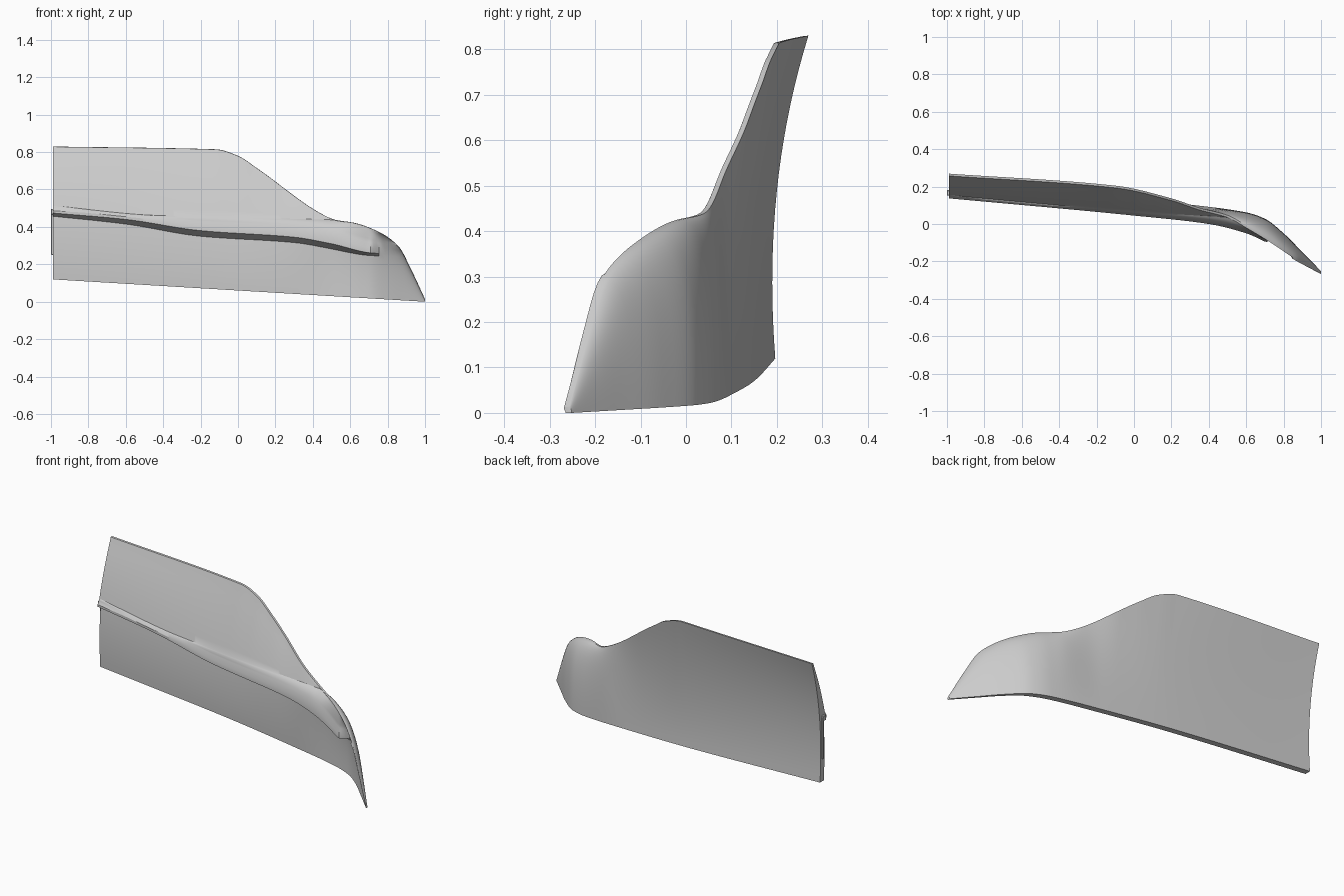
import bpy
import bmesh
import math

cube = bpy.data.objects.get("Cube")
if cube:
    bpy.data.objects.remove(cube, do_unlink=True)

grey = bpy.data.materials.new("light_grey")
grey.use_nodes = True
colour = (0.6, 0.6, 0.6, 1)
grey.diffuse_color = colour
grey.node_tree.nodes["Principled BSDF"].inputs["Base Color"].default_value = colour

SKIN = 0.012          # panel thickness at the upper rim
START = -0.99         # inner end of the panel

# Guide curves along the length, as (x, value)
WALL_Y = [(-1, .197), (-.17, .15), (.33, .1), (.6, .062), (.7, .028), (.8, -.05), (.9, -.15), (1, -.252)]
TOP_Y = [(-1, .27), (-.1, .205), (.2, .137), (.35, .087), (.5, .047), (.6, -.008), (.75, -.1),
         (.85, -.168), (1, -.256)]
TOP_Z = [(-1, .83), (-.12, .815), (0, .78), (.1, .715), (.45, .468), (.52, .438), (.62, .422),
         (.75, .375), (.86, .295), (.92, .185), (1, .014)]
BEND_Z = [(-1, .5), (.4, .36), (.6, .415), (.75, .37), (.86, .28), (1, .01)]
BEND_IN = [(-1, .03), (.3, .02), (.55, 0), (1, 0)]
FRONT_Y = [(-1, .155), (-.4, .1), (0, .066), (.4, .042), (.5, .036), (.6, .1), (1, .1)]
WALL_THICK = [(-1, .034), (.65, .034), (.8, .022), (1, .012)]
SHELF_Z = [(-1, .515), (-.45, .462), (.5, .438), (1, .42)]
CREASE_Z = [(-1, .5), (-.6, .48), (-.2, .43), (.3, .405), (.5, .38), (.72, .315), (.8, .31), (1, .3)]
LIP_Z = [(-1, .475), (-.6, .44), (-.2, .38), (.3, .345), (.5, .31), (.72, .26), (1, .25)]
LIP_Y = [(-1, .138), (0, .045), (.4, 0), (.6, -.05), (.72, -.105), (1, -.27)]
UNDER = [(-1, .017), (-.2, .03), (.5, .028), (.72, .014), (1, .01)]


def follow(curve, x):
    """Monotone cubic interpolation of a guide curve."""
    slopes = [(b[1] - a[1]) / (b[0] - a[0]) for a, b in zip(curve, curve[1:])]

    def tangent(i):
        if i == 0 or i == len(slopes):
            return slopes[min(i, len(slopes) - 1)]
        p, q = slopes[i - 1], slopes[i]
        return 2 * p * q / (p + q) if p * q > 0 else 0

    i = 0
    while i < len(slopes) - 1 and x > curve[i + 1][0]:
        i += 1
    (xa, va), (xb, vb) = curve[i], curve[i + 1]
    w = xb - xa
    t = (x - xa) / w
    s = 1 - t
    return (s * s * (1 + 2 * t) * va + t * t * (3 - 2 * t) * vb
            + t * s * s * w * tangent(i) - t * t * s * w * tangent(i + 1))


def section(x):
    """Closed (y, z) outline: up the back, over the top, down the front."""
    low = 0.06 * (1 - x)
    wall, top_y, top_z = follow(WALL_Y, x), follow(TOP_Y, x), follow(TOP_Z, x)
    bend_y = wall - follow(BEND_IN, x)
    bend_z = min(follow(BEND_Z, x), top_z)

    def back(t):
        a, b, c = (1 - t) ** 2, 2 * t * (1 - t), t * t
        return a * wall + b * bend_y + c * top_y, a * low + b * bend_z + c * top_z

    def front_y(z, thick):
        lo, hi = 0, 1
        for _ in range(24):
            mid = (lo + hi) / 2
            if back(mid)[1] < z + SKIN * 0.6:
                lo = mid
            else:
                hi = mid
        return back(lo)[0] - thick

    gap = 0.003
    thick = follow(WALL_THICK, x)
    shelf = min(follow(SHELF_Z, x), top_z - gap)
    crease = min(follow(CREASE_Z, x), shelf - gap)
    lip = min(follow(LIP_Z, x), crease - gap)
    under = max(lip - follow(UNDER, x), low + 0.001)

    points = [back(i / 18) for i in range(19)]
    # upper face, thickening down to the shelf
    thin = front_y(shelf, SKIN)
    extra = min(follow(FRONT_Y, x) - thin, 0)
    for i in range(11):
        z = top_z - 0.001 + (shelf - top_z + 0.001) * i / 10
        points.append((front_y(z, SKIN) + extra * i / 10, z))
    # the moulding fades into the wall at the outer end
    fade = min(max((x - 0.7) / 0.07, 0), 1)
    fade = fade * fade * (3 - 2 * fade)
    lip_y = follow(LIP_Y, x)

    def moulding(y, z):
        return y + (front_y(z, thick) - y) * fade, z

    sy, sz = points[-1]
    cy = moulding(min(lip_y + 0.01, sy), crease)[0]
    # rounded shelf running out to the moulding
    for i in range(1, 5):
        k = i / 5
        a = k * math.pi / 2
        round_y, round_z = sy + (cy - sy) * math.sin(a), crease + (sz - crease) * math.cos(a)
        flat_y, flat_z = sy + (cy - sy) * k, sz + (crease - sz) * k
        points.append(((round_y + flat_y) / 2, (round_z + flat_z) / 2))
    points += [(cy, crease), moulding(lip_y, (crease + lip) / 2), moulding(lip_y, lip)]
    # lower face
    for i in range(11):
        z = under + (low - under) * i / 10
        points.append((front_y(z, thick), z))
    return points


def finish(name, bm, smooth=True):
    bmesh.ops.recalc_face_normals(bm, faces=bm.faces)
    mesh = bpy.data.meshes.new(name)
    bm.to_mesh(mesh)
    bm.free()
    mesh.materials.append(grey)
    obj = bpy.data.objects.new(name, mesh)
    bpy.context.collection.objects.link(obj)
    if smooth:
        bpy.ops.object.select_all(action="DESELECT")
        obj.select_set(True)
        bpy.context.view_layer.objects.active = obj
        bpy.ops.object.shade_smooth_by_angle(angle=math.radians(30))


# Curved panel with shelf and moulding, lofted along its length
bm = bmesh.new()
steps = 130
rings = []
for i in range(steps + 1):
    x = START + (1 - START) * i / steps
    rings.append([bm.verts.new((x, y, z)) for y, z in section(x)])
for a, b in zip(rings, rings[1:]):
    for j in range(len(a)):
        k = (j + 1) % len(a)
        bm.faces.new((a[j], a[k], b[k], b[j]))
bm.faces.new(rings[0])
bm.faces.new(rings[-1])
finish("curved_panel", bm)


def block(name, centre, size):
    bm = bmesh.new()
    bmesh.ops.create_cube(bm, size=1)
    for v in bm.verts:
        v.co = [c + s * p for c, s, p in zip(centre, size, v.co)]
    bmesh.ops.bevel(bm, geom=bm.edges[:], offset=0.002, segments=1, affect="EDGES")
    finish(name, bm, smooth=False)


# Mounting flange and clip on the inner end
block("end_flange", (-.993, .177, .37), (.012, .01, .24))
block("end_clip", (-.992, .166, .482), (.016, .026, .03))
